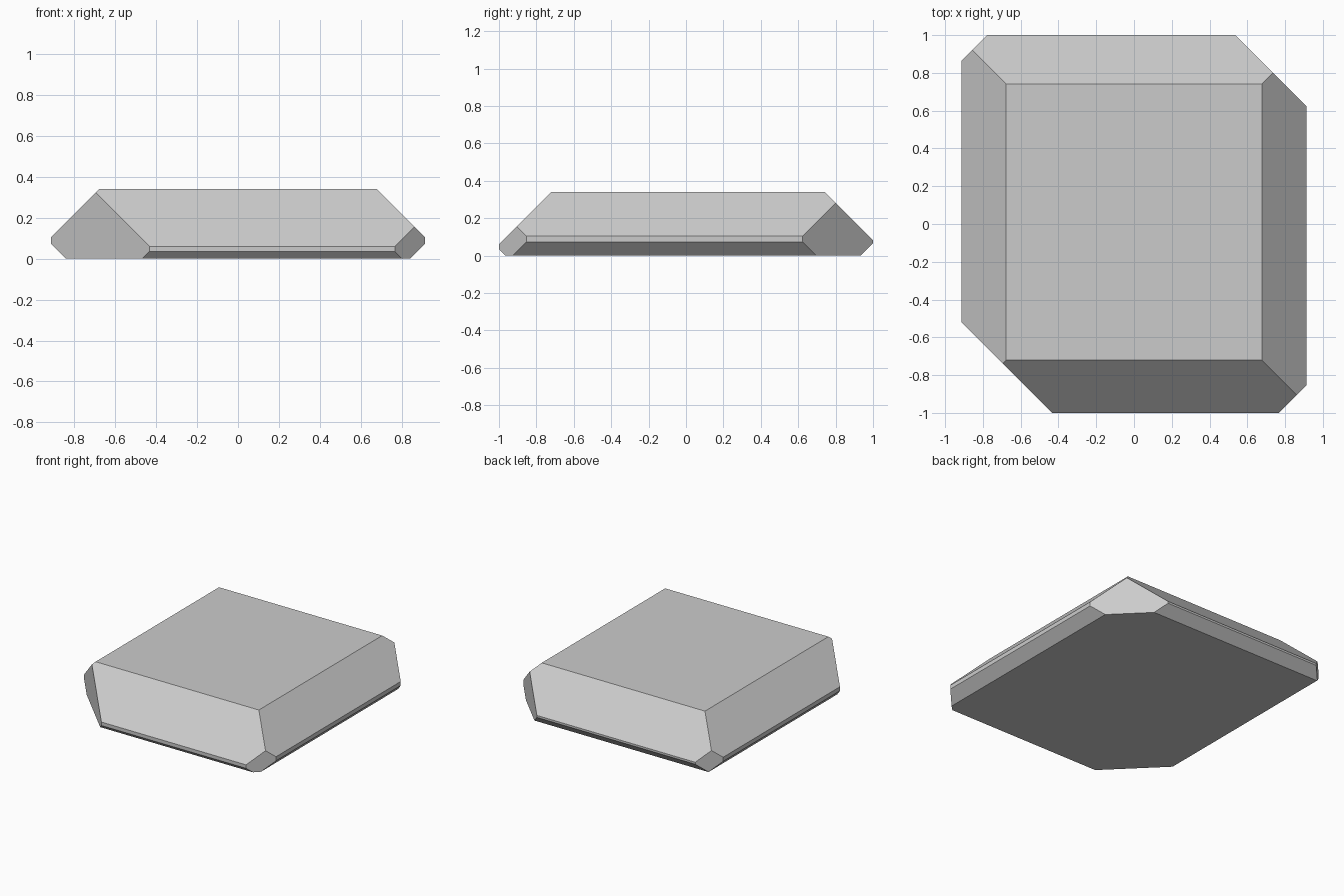
import bpy, bmesh
from mathutils import Vector

if "Cube" in bpy.data.objects:
    bpy.data.objects.remove(bpy.data.objects["Cube"])

HX, HY, H = 0.913, 1.0, 0.34

bm = bmesh.new()
bmesh.ops.create_cube(bm, size=1)
for v in bm.verts:
    v.co = Vector((v.co.x * 2 * HX, v.co.y * 2 * HY, (v.co.z + 0.5) * H))


def cut(normal, limit):
    """Slice away everything where normal . point > limit and cap the cut."""
    n = Vector(normal)
    res = bmesh.ops.bisect_plane(
        bm, geom=bm.verts[:] + bm.edges[:] + bm.faces[:], dist=1e-6,
        plane_co=n * (limit / n.length_squared), plane_no=n, clear_outer=True)
    edges = [g for g in res["geom_cut"] if isinstance(g, bmesh.types.BMEdge)]
    bmesh.ops.edgeloop_fill(bm, edges=edges)


# wide upper bevels: right, left, back, front
cut((1, 0, 1), 1.017)
cut((-1, 0, 1), 1.017)
cut((0, 1, 1), 1.082)
cut((0, -1, 1), 1.06)

# narrow bevels under the rim
cut((1, 0, -1), 0.84)
cut((-1, 0, -1), 0.84)
cut((0, 1, -1), 0.933)
cut((0, -1, -1), 0.966)

# vertical corner cuts: front left, front right, back right, back left
cut((-1, -1, 0), 1.433)
cut((1, -1, 0), 1.767)
cut((1, 1, 0), 1.537)
cut((-1, 1, 0), 1.777)

bmesh.ops.recalc_face_normals(bm, faces=bm.faces[:])
mesh = bpy.data.meshes.new("bevelled_slab")
bm.to_mesh(mesh)
bm.free()
slab = bpy.data.objects.new("bevelled_slab", mesh)
bpy.context.collection.objects.link(slab)
